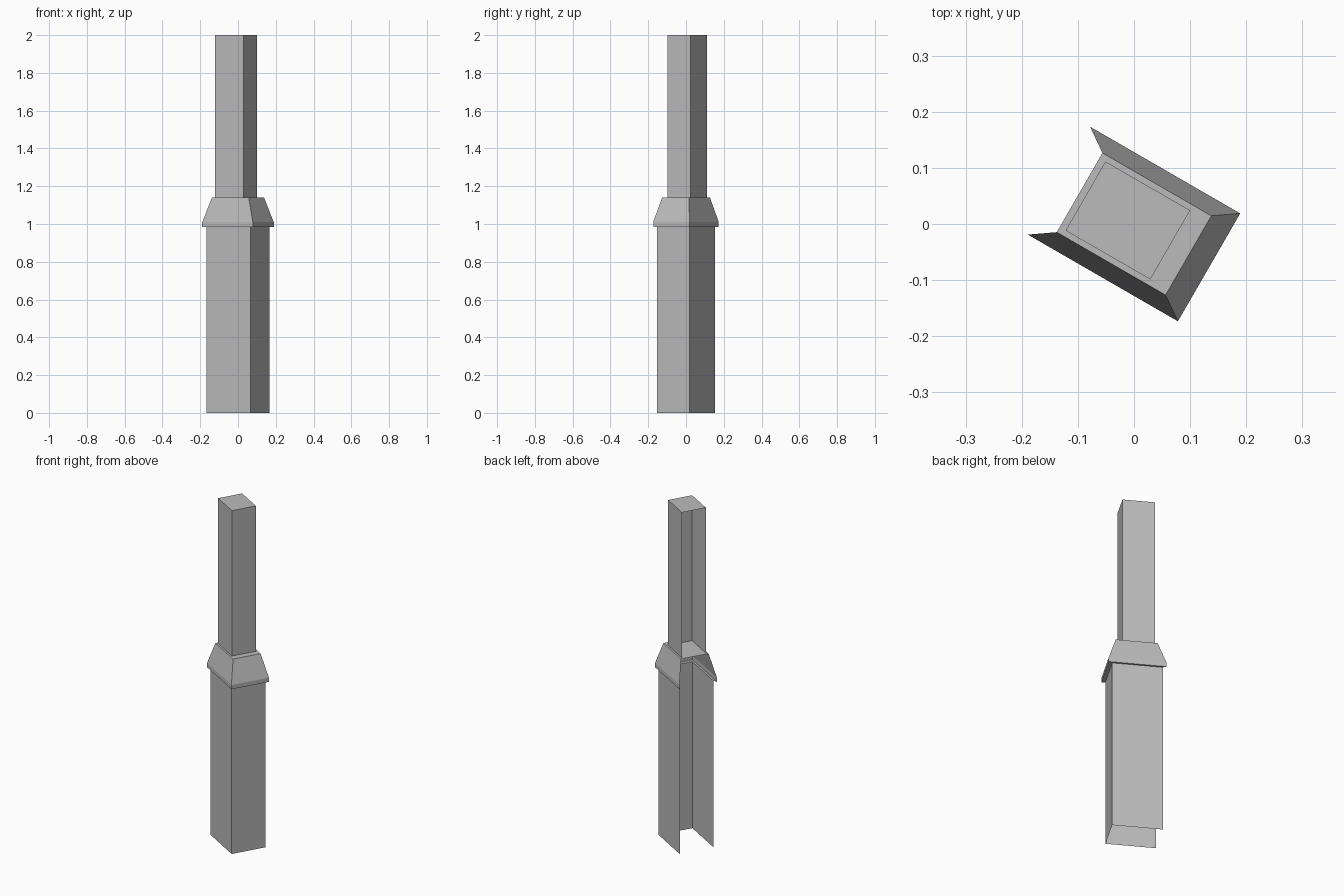
import bpy
import math
from mathutils import Matrix

cube = bpy.data.objects.get("Cube")
if cube:
    bpy.data.objects.remove(cube)

grey = bpy.data.materials.new("plain grey")
grey.use_nodes = True
colour = (0.5, 0.5, 0.5, 1)
grey.diffuse_color = colour
grey.node_tree.nodes["Principled BSDF"].inputs["Base Color"].default_value = colour

TURN = Matrix.Rotation(math.radians(-30), 4, "Z")


def channel(name, sections, cap=False):
    """Three-sided sheet lofted through (back, front, half width, z) sections; the back stays open."""
    verts, faces = [], []
    for back, front, half, z in sections:
        verts += [(back, -half, z), (front, -half, z), (front, half, z), (back, half, z)]
    for ring in range(len(sections) - 1):
        for side in range(3):
            a = ring * 4 + side
            faces.append((a, a + 1, a + 5, a + 4))
    if cap:
        faces.append(tuple(range(len(verts) - 4, len(verts))))
    mesh = bpy.data.meshes.new(name)
    mesh.from_pydata(verts, [], faces)
    mesh.transform(TURN)
    mesh.materials.append(grey)
    obj = bpy.data.objects.new(name, mesh)
    bpy.context.collection.objects.link(obj)
    return obj


# Wide lower stack, open at the back and underneath
lower = (-0.136, 0.134, 0.1)
channel("lower_stack", [(*lower, 0), (*lower, 0.985)])

# Sloping collar with a narrow ledge, a vertical lip and a flat top
rim = (-0.1545, 0.1545, 0.111)
channel("collar", [(*lower, 0.985), (*rim, 0.985), (*rim, 1.01),
                   (-0.112, 0.112, 0.0815, 1.14)], cap=True)

# Narrow upper stack, closed on top
upper = (-0.0997, 0.0745, 0.071)
channel("upper_stack", [(*upper, 1.14), (*upper, 2)], cap=True)
